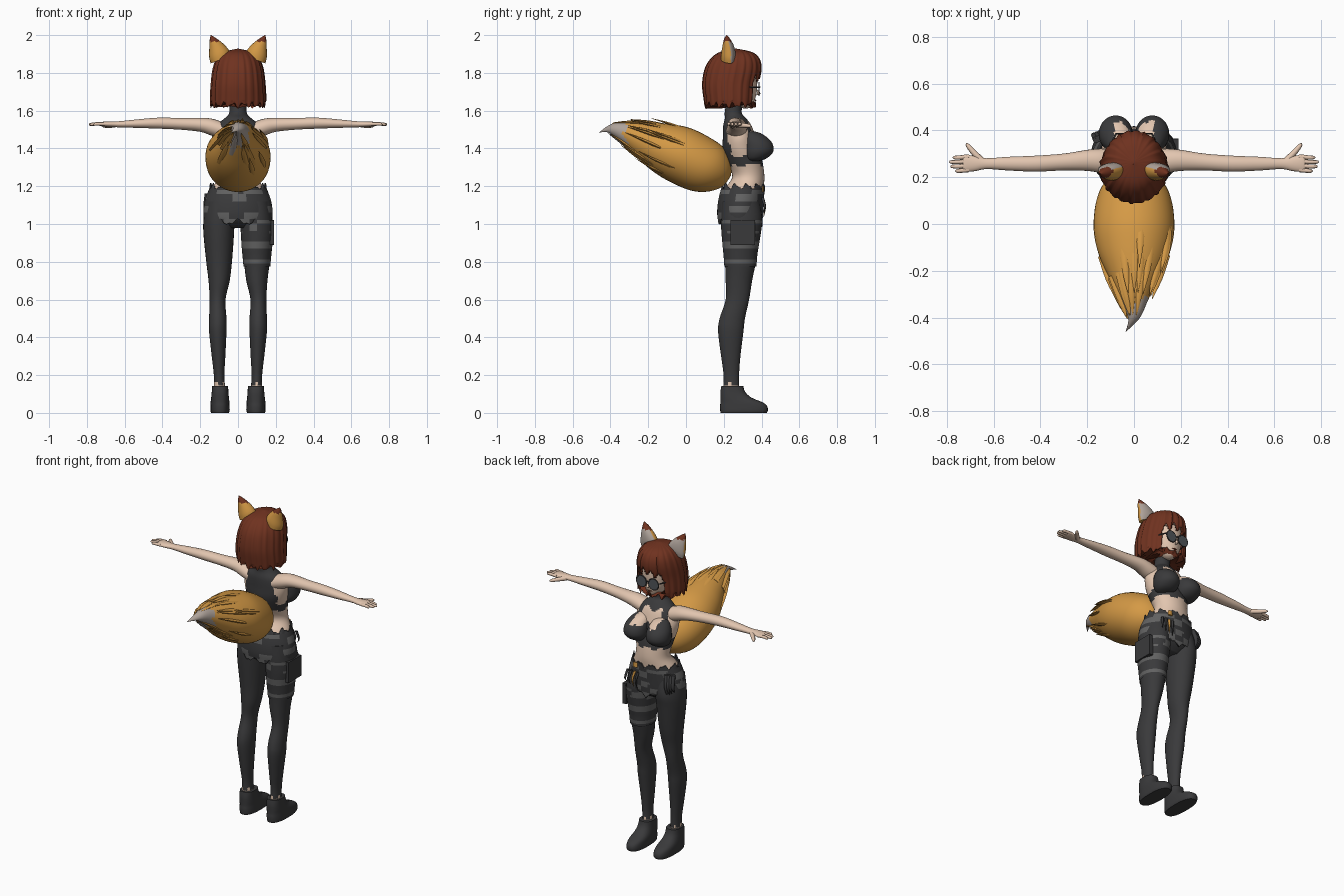
import bpy, bmesh, random
from math import sin, cos, pi, atan2, floor, copysign
from mathutils import Vector

random.seed(4)
if "Cube" in bpy.data.objects:
    bpy.data.objects.remove(bpy.data.objects["Cube"], do_unlink=True)

X, Y, Z = Vector((1, 0, 0)), Vector((0, 1, 0)), Vector((0, 0, 1))
SIDES = ((1, "left"), (-1, "right"))


def material(name, r, g, b):
    m = bpy.data.materials.new(name)
    m.use_nodes = True
    m.diffuse_color = (r, g, b, 1)
    shader = m.node_tree.nodes["Principled BSDF"]
    shader.inputs["Base Color"].default_value = (r, g, b, 1)
    shader.inputs["Roughness"].default_value = 0.8
    return m


SKIN = material("skin", .76, .56, .43)
BLACK = material("charcoal cloth", .042, .042, .044)
GREY = material("grey cloth", .12, .12, .12)
ORANGE = material("orange fur", .66, .32, .06)
HAIR = material("auburn hair", .16, .032, .014)
PALE = material("pale fur", .42, .36, .32)
LENS = material("smoky lens", .08, .09, .1)


def smooth_rows(rows, steps):
    """Catmull-Rom interpolation between rows of numbers."""
    out, last = [], len(rows) - 1
    for i in range(last):
        a, b, c, d = (rows[max(0, min(last, i + k))] for k in (-1, 0, 1, 2))
        for s in range(steps):
            t = s / steps
            out.append([q + t / 2 * (r - p + t * (2*p - 5*q + 4*r - w + t * (3*(q - r) + w - p)))
                        for p, q, r, w in zip(a, b, c, d)])
    return out + [list(rows[-1])]


def loft(name, rows, u, v, mats, sides=24, steps=4, rule=None, warp=None, cut=None,
         cap=True, square=1.0):
    """Skin over rings given as (x, y, z, radius along u, radius along v)."""
    bm, rings = bmesh.new(), []
    for x, y, z, a, b in smooth_rows(rows, steps):
        ring = []
        for k in range(sides):
            t = 2 * pi * k / sides
            p, q = (copysign(abs(f) ** square, f) for f in (cos(t), sin(t)))
            co = Vector((x, y, z)) + u * max(a, .0005) * p + v * max(b, .0005) * q
            ring.append(bm.verts.new(warp(co, t) if warp else co))
        rings.append(ring)
    for r, s in zip(rings, rings[1:]):
        for k in range(sides):
            j = (k + 1) % sides
            bm.faces.new((r[k], r[j], s[j], s[k]))
    if cap:
        bm.faces.new(rings[0])
        bm.faces.new(rings[-1])
    bmesh.ops.recalc_face_normals(bm, faces=bm.faces)
    if cut:
        gone = [f for f in bm.faces if cut(f.calc_center_median())]
        bmesh.ops.delete(bm, geom=gone, context="FACES")
    for f in bm.faces:
        f.smooth = True
        if rule:
            f.material_index = mats.index(rule(f.calc_center_median(), f.normal))
    mesh = bpy.data.meshes.new(name)
    bm.to_mesh(mesh)
    bm.free()
    for m in mats:
        mesh.materials.append(m)
    mesh.set_sharp_from_angle(angle=0.9)
    obj = bpy.data.objects.new(name, mesh)
    bpy.context.collection.objects.link(obj)
    return obj


def tube(name, points, radii, mat, sides=8, flat=1.0):
    d = (Vector(points[-1]) - Vector(points[0])).normalized()
    u = d.cross(Z if abs(d.z) < .9 else Y).normalized()
    rows = [(*p, r, r * flat) for p, r in zip(points, radii)]
    return loft(name, rows, u, d.cross(u), [mat], sides, 3)


def solidify(obj, thickness):
    mod = obj.modifiers.new("thickness", "SOLIDIFY")
    mod.thickness = thickness


# Torso with torn crop top
def top_rule(c, n):
    z, ax = c.z + .01 * sin(70 * c.x + 45 * c.y), abs(c.x)
    if c.z < 1.17:
        return BLACK
    window = c.y > .3 and 1.45 < z < 1.53 and ax < .065
    shoulder = ax > .1 and 1.42 < z < 1.56
    side = ax > .085 and 1.36 < z < 1.45 and .24 < c.y < .34
    return SKIN if z < 1.31 or window or shoulder or side else BLACK


loft("torso", [(0, .29, .98, .1, .06), (0, .29, 1.03, .165, .11), (0, .29, 1.1, .168, .118),
               (0, .305, 1.18, .142, .105), (0, .33, 1.25, .105, .085),
               (0, .31, 1.33, .115, .095), (0, .29, 1.4, .132, .095),
               (0, .282, 1.46, .138, .087), (0, .272, 1.52, .118, .075),
               (0, .262, 1.56, .07, .056), (0, .25, 1.59, .046, .045),
               (0, .26, 1.66, .045, .045)],
     X, Y, [SKIN, BLACK], 56, 6, top_rule)

# Ragged camouflage shorts
def camo(c, n):
    row = floor(c.z * 32)
    patch = sin(38 * c.x + 3 * row) + sin(29 * c.y + 5 * row)
    return GREY if patch > .2 and c.z < 1.18 else BLACK


def ragged(co, t):
    if co.z > 1.19 or co.z < 1.025:
        co.z += .014 * sin(11 * t) + .008 * sin(23 * t)
    return co


shorts = loft("shorts", [(0, .287, 1.01, .178, .117), (0, .287, 1.06, .183, .122),
                         (0, .291, 1.12, .176, .121), (0, .3, 1.18, .155, .116),
                         (0, .306, 1.2, .146, .112)],
              X, Y, [BLACK, GREY], 72, 5, camo, ragged, cap=False)
solidify(shorts, .006)
loft("belt_charm", [(.07, .408, 1.17, .018, .006), (.07, .408, 1.2, .014, .005)], X, Y, [ORANGE], 8)
for i in range(4):
    x = .05 + .025 * i
    tube("hip_lace", [(x, .405, 1.14), (x + .01, .418, 1.09), (x + .005, .41, 1.035 + .01 * i)],
         [.008, .006, .001], ORANGE if i == 1 else BLACK)
    tube("hip_rag", [(-.1 - x / 2, .385 - x / 5, 1.16), (-.11 - x / 2, .405 - x / 5, 1.09),
                     (-.11 - x / 2, .39 - x / 5, 1.02 + .012 * i)], [.014, .011, .001], BLACK)

# Body halves
finger_tips = (.765, .785, .79, .775)
for s, side in SIDES:
    def place(rows):
        return [(s * r[0], *r[1:]) for r in rows]

    leg = [(.09, .29, 1.12, .08, .1), (.1, .295, 1.03, .082, .108), (.102, .292, .95, .081, .1),
           (.1, .288, .8, .068, .082), (.1, .28, .7, .056, .07), (.108, .272, .6, .042, .062),
           (.107, .245, .5, .046, .067), (.107, .237, .43, .046, .067), (.103, .237, .3, .036, .051),
           (.1, .24, .2, .028, .041), (.097, .24, .12, .03, .042)]
    loft(side + "_leg", place(leg), X, Y, [BLACK, SKIN], 28, 5,
         lambda c, n: SKIN if c.z < .15 + .008 * sin(150 * c.x + 90 * c.y) else BLACK)
    loft(side + "_boot", place([(.095, .305, 0, .047, .122), (.095, .307, .012, .051, .126),
                                (.095, .305, .035, .051, .125), (.095, .295, .055, .05, .113),
                                (.095, .265, .08, .047, .083), (.095, .248, .11, .044, .066),
                                (.095, .245, .142, .043, .058)]),
         X, Y, [BLACK], 28, 3, square=.8)
    loft(side + "_arm", place([(.08, .268, 1.495, .055, .045), (.14, .27, 1.513, .052, .045),
                               (.2, .272, 1.525, .045, .037), (.3, .265, 1.53, .036, .031),
                               (.42, .258, 1.534, .034, .029), (.54, .258, 1.531, .029, .022),
                               (.63, .258, 1.528, .023, .016), (.68, .258, 1.528, .032, .015),
                               (.72, .26, 1.529, .037, .012), (.732, .26, 1.529, .033, .009)]),
         Y, Z, [SKIN], 20)
    for i, tip in enumerate(finger_tips):
        y = .231 + .019 * i
        tube(side + "_finger", place([(.705, y, 1.529), (.75, y - .004, 1.53),
                                      (tip - .006, y - .004, 1.527), (tip, y - .004, 1.526)]),
             [.0095, .009, .007, .001], SKIN)
    tube(side + "_thumb", place([(.65, .27, 1.525), (.68, .3, 1.522), (.71, .335, 1.519),
                                 (.718, .345, 1.518)]), [.014, .013, .009, .001], SKIN)

    # Cups of the crop top, bare near the neckline
    loft(side + "_bust", place([(.076, .35, 1.33, .01, .01), (.077, .368, 1.343, .05, .05),
                                (.078, .382, 1.375, .07, .076), (.078, .384, 1.41, .072, .079),
                                (.076, .374, 1.445, .064, .07), (.07, .352, 1.48, .042, .045),
                                (.066, .335, 1.495, .004, .004)]),
         X, Y, [BLACK, SKIN], 28, 4,
         lambda c, n: SKIN if c.z > 1.45 + .008 * sin(140 * c.x) and abs(c.x) < .085 else BLACK)

    # Fox ears, hollow at the front
    across = Vector((.93, 0, -.36 * s))

    def hollow(co, t):
        if 0 < t < pi:
            co.y -= sin(t) * max(0, 1.99 - co.z) * .27
        return co

    def ear_rule(c, n):
        if c.z > 1.965:
            return HAIR
        return PALE if n.y > .3 else ORANGE

    loft(side + "_ear", place([(.093, .238, 1.87, .055, .052), (.1, .236, 1.9, .056, .05),
                               (.115, .23, 1.94, .04, .037), (.132, .22, 1.975, .02, .02),
                               (.144, .215, 2, .001, .001)]),
         across, Y, [ORANGE, PALE, HAIR], 24, 4, ear_rule, hollow)

    # Round glasses
    bpy.ops.mesh.primitive_cylinder_add(vertices=24, radius=.034, depth=.006,
                                        location=(s * .043, .386, 1.715), rotation=(pi / 2, 0, 0))
    bpy.context.object.name = side + "_lens"
    bpy.context.object.data.materials.append(LENS)
    bpy.ops.mesh.primitive_torus_add(major_radius=.034, minor_radius=.004, major_segments=28,
                                     minor_segments=6, location=(s * .043, .386, 1.715),
                                     rotation=(pi / 2, 0, 0))
    bpy.context.object.name = side + "_rim"
    bpy.context.object.data.materials.append(BLACK)
    tube(side + "_temple", place([(.076, .386, 1.725), (.096, .34, 1.725), (.104, .26, 1.725)]),
         [.004] * 3, BLACK)
tube("glasses_bridge", [(-.012, .386, 1.722), (0, .39, 1.725), (.012, .386, 1.722)], [.004] * 3, BLACK)

# Strapped sleeve and pouch on one thigh
loft("thigh_sleeve", [(.1, .288, .775, .071, .085), (.1, .288, .83, .076, .089),
                      (.1, .289, .87, .08, .094), (.102, .292, .95, .087, .104),
                      (.1, .295, 1.02, .088, .111)],
     X, Y, [BLACK, GREY], 40, 6, lambda c, n: GREY if .79 < c.z < .815 or .875 < c.z < .905
     or (c.z > .95 and camo(c, n) == GREY) else BLACK, cap=False)
bpy.ops.mesh.primitive_cube_add(size=1, location=(.178, .3, .955))
pouch = bpy.context.object
pouch.name = "thigh_pouch"
pouch.scale = (.026, .13, .13)
pouch.data.materials.append(BLACK)
pouch.modifiers.new("soft edges", "BEVEL").width = .006

# Head
loft("head", [(0, .315, 1.612, .008, .01), (0, .312, 1.625, .034, .04), (0, .292, 1.665, .068, .075),
              (0, .276, 1.72, .09, .1), (0, .265, 1.8, .1, .11), (0, .26, 1.87, .08, .09),
              (0, .26, 1.9, .02, .02)], X, Y, [SKIN], 32)
tube("nose", [(0, .372, 1.715), (0, .386, 1.69), (0, .368, 1.682)], [.004, .009, .004], SKIN)
tube("mouth", [(-.018, .362, 1.657), (0, .368, 1.655), (.018, .362, 1.657)], [.001, .004, .001], HAIR)


# Bobbed hair with a ragged fringe
def strands(co, t):
    k = 1 + .018 * sin(22 * t) + .01 * sin(37 * t)
    co.x *= k
    co.y = .24 + (co.y - .24) * k
    if co.z < 1.65:
        co.z += .012 * sin(17 * t) + .008 * sin(29 * t)
    return co


def face_gap(c):
    t = atan2(c.y - .24, c.x)
    return c.y > .25 and abs(c.x) < .088 and c.z < 1.785 + .02 * sin(19 * t) + .25 * abs(c.x - .02) * -1


hair = loft("hair", [(0, .236, 1.63, .144, .134), (0, .236, 1.66, .147, .14),
                     (0, .236, 1.74, .143, .148), (0, .25, 1.82, .133, .149),
                     (0, .26, 1.875, .113, .128), (0, .264, 1.91, .076, .085),
                     (0, .264, 1.928, .005, .005)],
            X, Y, [HAIR], 112, 6, None, strands, face_gap)
solidify(hair, .008)

# Bushy tail
spine = [(0, .237, 1.255, .001, .001), (0, .218, 1.26, .075, .066), (0, .16, 1.285, .135, .122),
         (0, .08, 1.315, .165, .148), (0, -.03, 1.365, .172, .152), (0, -.13, 1.405, .15, .133),
         (0, -.23, 1.448, .105, .098), (0, -.32, 1.485, .062, .06), (0, -.4, 1.507, .025, .026),
         (-.035, -.46, 1.485, .001, .001)]
UP = Vector((0, .366, .93))
loft("tail", spine, X, UP, [ORANGE, PALE], 40, 5,
     lambda c, n: PALE if c.y < -.325 + .015 * sin(110 * c.x + 80 * c.z) else ORANGE)

# Fur locks lifting off the tail
for i in range(34):
    k, t = random.choice((4, 5, 5, 6, 6)), random.uniform(0, 2 * pi)
    points = []
    for j, lift in ((0, .9), (1, 1.02), (2, 1.25)):
        x, y, z, a, b = spine[k + j]
        points.append(Vector((x, y, z)) + (X * a * cos(t) + UP * b * sin(t)) * lift)
    pale = points[1].y < -.34
    tube("tail_lock", points, [.02, .015, .001], PALE if pale else ORANGE, 6, .5)
